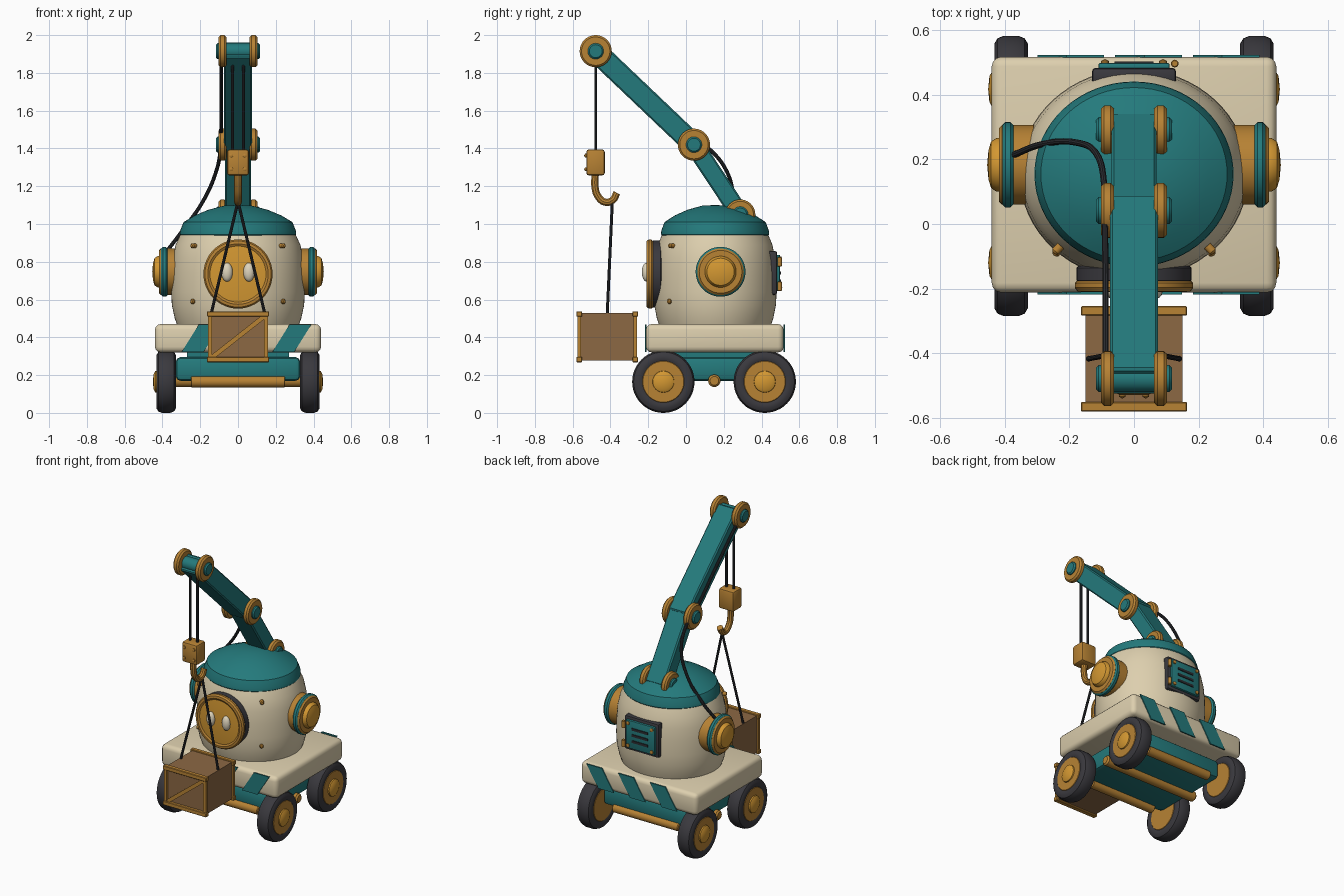
import bpy, bmesh, math
from mathutils import Vector, Matrix

if "Cube" in bpy.data.objects:
    bpy.data.objects.remove(bpy.data.objects["Cube"])


def material(name, r, g, b):
    m = bpy.data.materials.new(name)
    m.diffuse_color = [((c / 255 + 0.055) / 1.055) ** 2.4 for c in (r, g, b)] + [1]
    m.use_nodes = True
    m.node_tree.nodes["Principled BSDF"].inputs["Base Color"].default_value = m.diffuse_color
    return m


TEAL = material("teal paint", 36, 122, 124)
CREAM = material("cream paint", 221, 207, 174)
BRASS = material("brass", 183, 130, 52)
GOLD = material("bright gold", 212, 152, 50)
RUBBER = material("rubber", 58, 57, 62)
CABLE = material("dark cable", 42, 44, 48)
WOOD = material("crate wood", 140, 104, 68)
EYE = material("eye white", 222, 212, 188)


def finish(name, bm, mat, matrix):
    bmesh.ops.recalc_face_normals(bm, faces=bm.faces)
    me = bpy.data.meshes.new(name)
    bm.to_mesh(me)
    bm.free()
    me.materials.append(mat)
    ob = bpy.data.objects.new(name, me)
    ob.matrix_world = matrix
    bpy.context.collection.objects.link(ob)
    return ob


def lathe(name, profile, mat, loc, axis=(0, 0, 1), segs=40, scale=(1, 1, 1)):
    """Spin (radius, height) points about an axis; closed where radius is 0."""
    bm = bmesh.new()
    rings = []
    for r, h in profile:
        n = 1 if r == 0 else segs
        rings.append([bm.verts.new((r * math.cos(2 * math.pi * i / segs),
                                    r * math.sin(2 * math.pi * i / segs), h)) for i in range(n)])
    for a, b in zip(rings, rings[1:]):
        for i in range(segs):
            j = (i + 1) % segs
            vs = [a[i % len(a)], a[j % len(a)], b[j % len(b)], b[i % len(b)]]
            bm.faces.new(list(dict.fromkeys(vs)))
    rot = Vector(axis).to_track_quat('Z', 'Y').to_matrix().to_4x4()
    return finish(name, bm, mat, Matrix.Translation(loc) @ rot @ Matrix.Diagonal((*scale, 1)))


def disc(name, r, h0, h1, mat, loc, axis, bevel=0.008, segs=40):
    return lathe(name, [(0, h0), (r - bevel, h0), (r, h0 + bevel), (r, h1 - bevel),
                        (r - bevel, h1), (0, h1)], mat, loc, axis, segs)


def box(name, lo, hi, mat, bevel=0.0, segs=2, rot=None):
    lo, hi = Vector(lo), Vector(hi)
    bm = bmesh.new()
    bmesh.ops.create_cube(bm, size=1)
    bmesh.ops.scale(bm, vec=hi - lo, verts=bm.verts)
    if bevel:
        bmesh.ops.bevel(bm, geom=bm.edges[:], offset=bevel, segments=segs, profile=0.5, affect='EDGES')
    return finish(name, bm, mat, Matrix.Translation((lo + hi) / 2) @ (rot or Matrix()))


def tube(name, points, radius, mat, smooth=True):
    cu = bpy.data.curves.new(name, 'CURVE')
    cu.dimensions = '3D'
    cu.bevel_depth = radius
    cu.bevel_resolution = 3
    cu.use_fill_caps = True
    sp = cu.splines.new('BEZIER' if smooth else 'POLY')
    pts = sp.bezier_points if smooth else sp.points
    pts.add(len(points) - 1)
    for p, co in zip(pts, points):
        if smooth:
            p.co = co
            p.handle_left_type = p.handle_right_type = 'AUTO'
        else:
            p.co = (*co, 1)
    cu.materials.append(mat)
    ob = bpy.data.objects.new(name, cu)
    bpy.context.collection.objects.link(ob)
    bpy.ops.object.select_all(action='DESELECT')
    ob.select_set(True)
    bpy.context.view_layer.objects.active = ob
    bpy.ops.object.convert(target='MESH')


# Chassis
box("platform", (-.44, -.212, .32), (.44, .517, .47), CREAM, .03, 3)
box("under_frame", (-.33, -.13, .17), (.33, .43, .295), TEAL, .025, 2)
box("frame_spacer", (-.27, -.08, .28), (.27, .38, .33), TEAL)
disc("cross_bar", .033, -.36, .36, BRASS, (0, .15, .17), (1, 0, 0), .01, 20)

# Slanted warning stripes, front and back
for end, y in (("front", -.214), ("back", .519)):
    for k, x in enumerate((-.24, 0, .24)):
        bm = bmesh.new()
        f = bm.faces.new([bm.verts.new((x + dx, y - .004, z)) for dx, z in
                          ((-.058, .323), (.058, .323), (.148, .467), (.032, .467))])
        ext = bmesh.ops.extrude_face_region(bm, geom=[f])
        bmesh.ops.translate(bm, vec=(0, .008, 0),
                            verts=[v for v in ext["geom"] if isinstance(v, bmesh.types.BMVert)])
        finish(f"{end}_stripe_{k}", bm, TEAL, Matrix())

# Wheels
for side in (-1, 1):
    for end, y in (("front", -.12), ("rear", .417)):
        at, ax = (side * .38, y, .165), (side, 0, 0)
        lathe(end + "_tire", [(.105, -.045), (.12, -.052), (.14, -.052), (.157, -.042), (.165, -.022),
                              (.165, .022), (.157, .042), (.14, .052), (.12, .052), (.105, .045),
                              (.105, -.045)], RUBBER, at, ax, 48)
        disc(end + "_hub", .118, -.05, .05, BRASS, at, ax, .01)
        lathe(end + "_hub_cap", [(.058, .045), (.056, .058), (.04, .067), (0, .071)], GOLD, at, ax, 32)
    disc("axle", .03, -.25, .25, BRASS, (0, -.12 if side < 0 else .417, .165), (1, 0, 0), .005, 20)

# Oval cabin and domed roof
CY = .154
lathe("cabin", [(0, .46), (.32, .46), (.335, .5), (.35, .57), (.354, .64), (.352, .74), (.345, .82),
                (.33, .89), (.305, .945), (0, .95)], CREAM, (0, CY, 0), segs=64, scale=(1, .92, 1))
lathe("roof", [(0, .935), (.3, .935), (.308, .945), (.306, .965), (.288, 1.01), (.23, 1.045), (.158, 1.075),
               (.07, 1.098), (0, 1.1)], TEAL, (0, CY, 0), segs=64, scale=(1, .93, 1))
for x in (-.24, .24):
    for z in (.59, .885):
        lathe("cabin_rivet", [(.013, -.02), (.013, .004), (.008, .01), (0, .012)], BRASS,
              (x, -.088 if z < .7 else -.082, z), (x, -.26, 0), 12)

# Round face with two eyes
FACE, FRONT = (0, 0, .735), (0, -1, 0)
disc("face_gasket", .178, .13, .18, RUBBER, FACE, FRONT, .006, 48)
lathe("face_ring", [(.145, .175), (.175, .175), (.183, .183), (.183, .197), (.175, .208), (.16, .21),
                    (.148, .203), (.145, .175)], BRASS, FACE, FRONT, 48)
lathe("face_plate", [(.15, .18), (.15, .203), (.1, .208), (0, .211)], GOLD, FACE, FRONT, 48)
for x in (-.058, .058):
    lathe("eye", [(math.sin(t * math.pi / 8) if 0 < t < 8 else 0, -math.cos(t * math.pi / 8))
                  for t in range(9)], EYE, (x, -.21, .745), FRONT, 24, (.03, .05, .024))

# Side drums
for side in (-1, 1):
    at, ax = (0, .183, .747), (side, 0, 0)
    disc("side_drum", .123, .3, .418, BRASS, at, ax, .01, 48)
    disc("side_drum_band", .132, .37, .41, TEAL, at, ax, .012, 48)
    lathe("side_drum_cap", [(.083, .41), (.083, .425), (.072, .442), (.045, .45), (0, .454)], GOLD, at, ax)

# Rear vent hatch
box("vent_gasket", (-.13, .43, .625), (.13, .483, .857), RUBBER, .012)
box("vent_plate", (-.11, .475, .645), (.11, .498, .837), TEAL, .006)
for k in (-1, 0, 1):
    box("vent_slot", (-.06, .49, .733 + k * .042), (.06, .503, .749 + k * .042), CABLE)
for x in (-.09, .09):
    for z in (.665, .817):
        lathe("vent_rivet", [(.012, -.01), (.012, .006), (0, .012)], BRASS, (x, .498, z), (0, 1, 0), 12)
for z in (.67, .8):
    disc("vent_hinge", .012, -.025, .025, BRASS, (.126, .496, z), (0, 0, 1), .003, 12)

# Crane arm: (y, z) of the three joints
SHOULDER, ELBOW, TIP = Vector((.287, 1.05)), Vector((.042, 1.42)), Vector((-.478, 1.915))


def beam(name, a, b, w, t, ext):
    d, c = b - a, (a + b) / 2
    h = d.length / 2 + ext
    box(name, (-w, c.x - h, c.y - t), (w, c.x + h, c.y + t), TEAL, .008, 1,
        Matrix.Rotation(math.atan2(d.y, d.x), 4, 'X'))


beam("lower_arm", SHOULDER, ELBOW, .07, .05, .03)
beam("upper_arm", ELBOW, TIP, .074, .058, .015)
for name, p, r in (("shoulder", SHOULDER, .08), ("elbow", ELBOW, .085), ("tip", TIP, .085)):
    disc(name + "_pin", .042, -.117, .117, TEAL, (0, *p), (1, 0, 0), .008, 32)
    for side in (-1, 1):
        disc(name + "_disc", r, .062, .102, BRASS, (0, *p), (side, 0, 0), .01)

# Hose from left drum up along the arm
tube("hose", [(-.374, .213, .86), (-.29, .245, .97), (-.18, .252, 1.13), (-.115, .215, 1.28),
              (-.092, .12, 1.4), (-.09, .0, 1.48), (-.088, -.2, 1.665), (-.088, -.44, 1.89)], .01, CABLE)

# Hoist cables, block and hook
for x in (-.028, .028):
    tube("hoist_cable", [(x, -.478, 1.9), (x, -.478, 1.38)], .008, CABLE, False)
box("hook_block", (-.058, -.528, 1.257), (.058, -.43, 1.395), BRASS, .014)
for x in (-.036, .036):
    for z in (1.29, 1.362):
        lathe("block_rivet", [(.01, -.005), (.01, .006), (0, .012)], BRASS, (x, -.528, z), FRONT, 12)
tube("hook", [(0, -.48, 1.27), (0, -.482, 1.2), (0, -.465, 1.145), (0, -.425, 1.115), (0, -.388, 1.127),
              (0, -.366, 1.165)], .02, BRASS)

# Slings and hanging crate
for x in (-.142, .142):
    tube("sling", [(0, -.39, 1.12), (x, -.417, .525)], .008, CABLE, False)
box("crate", (-.15, -.56, .278), (.15, -.272, .53), WOOD)
for end, y0, y1 in (("front", -.58, -.55), ("back", -.283, -.254)):
    for z in (.268, .51):
        box(f"crate_{end}_rail", (-.164, y0, z), (.164, y1, z + .028), BRASS, .003, 1)
    for x in (-.148, .148):
        box(f"crate_{end}_post", (x - .01, y0 + .006, .28), (x + .01, y1 - .006, .52), BRASS)
L, a = math.hypot(.28, .22) / 2, math.atan2(.22, .28)
box("crate_brace", (-L, -.573, .39), (L, -.553, .414), BRASS, rot=Matrix.Rotation(-a, 4, 'Y'))

# Smooth shading with sharp edges kept
bpy.ops.object.select_all(action='SELECT')
bpy.context.view_layer.objects.active = bpy.context.selected_objects[0]
bpy.ops.object.shade_smooth_by_angle(angle=math.radians(35))
